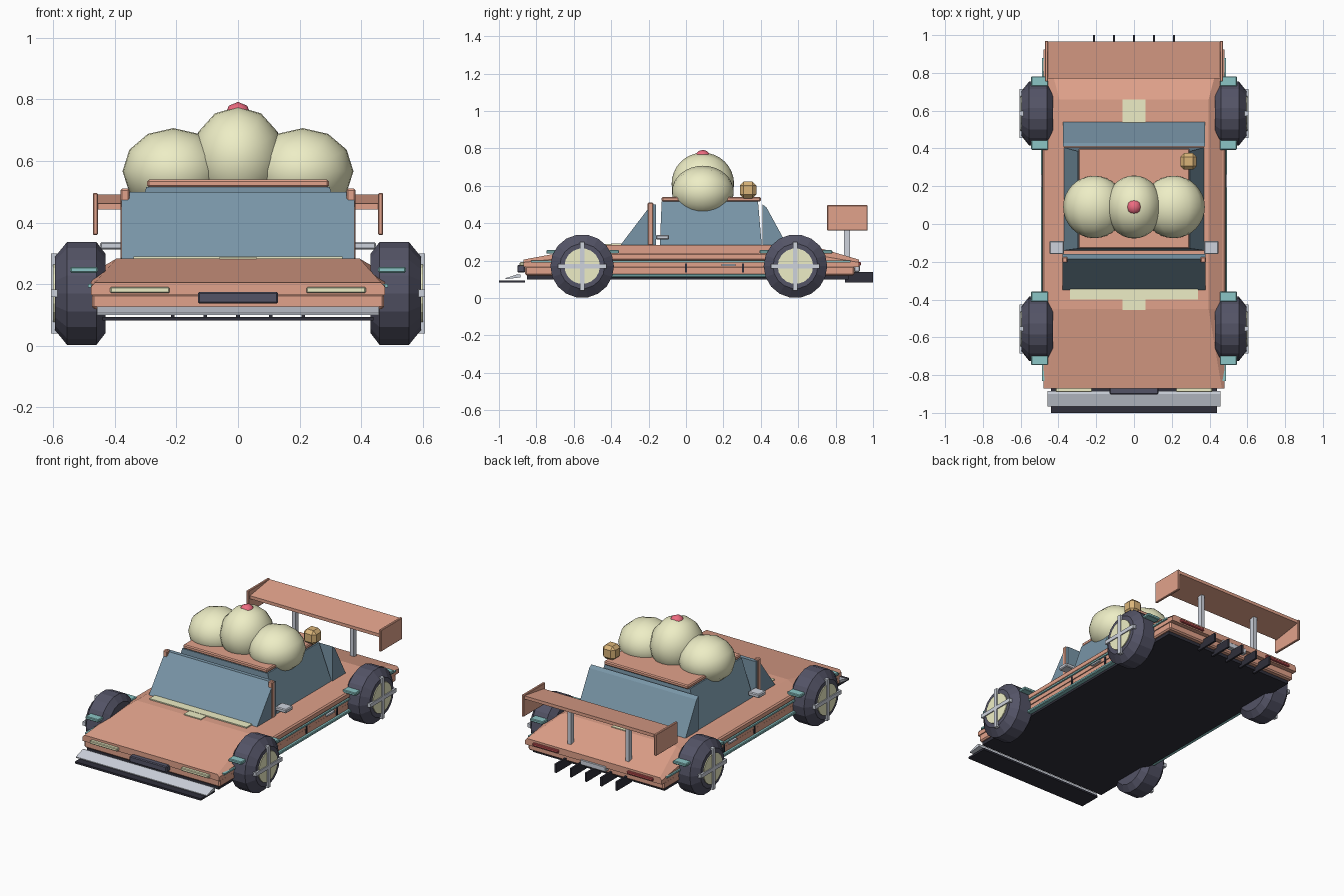
import bpy, bmesh, math
from mathutils import Matrix, Vector

if "Cube" in bpy.data.objects:
    bpy.data.objects.remove(bpy.data.objects["Cube"])


def material(name, rgb):
    m = bpy.data.materials.new(name)
    m.diffuse_color = (*[c ** 2.2 for c in rgb], 1)
    m.use_nodes = True
    m.node_tree.nodes["Principled BSDF"].inputs["Base Color"].default_value = m.diffuse_color
    return m


PAINT = material("paint", (.88, .63, .54))
GLASS = material("glass", (.47, .58, .65))
CREAM = material("cream", (.93, .93, .77))
TEAL = material("teal", (.54, .77, .77))
RUBBER = material("rubber", (.33, .33, .40))
DARK = material("dark", (.20, .20, .24))
SILVER = material("silver", (.80, .82, .86))
RED = material("red", (.75, .32, .33))
PINK = material("pink", (.93, .42, .50))
GOLD = material("gold", (.85, .70, .47))


def finish(name, bm, mat, bevel=0):
    if bevel:
        bmesh.ops.bevel(bm, geom=bm.edges[:], offset=bevel, segments=1, affect='EDGES')
    bmesh.ops.recalc_face_normals(bm, faces=bm.faces[:])
    me = bpy.data.meshes.new(name)
    bm.to_mesh(me)
    bm.free()
    me.materials.append(mat)
    ob = bpy.data.objects.new(name, me)
    bpy.context.collection.objects.link(ob)
    return ob


def box(name, x, y, z, mat, bevel=0):
    """Box from (min, max) pairs."""
    bm = bmesh.new()
    bmesh.ops.create_cube(bm, size=1)
    for v in bm.verts:
        v.co = [lo + (c + .5) * (hi - lo) for c, (lo, hi) in zip(v.co, (x, y, z))]
    return finish(name, bm, mat, bevel)


def side_box(name, x, y, z, mat, bevel=0):
    """Box on both sides of the car."""
    for s, label in ((1, "right"), (-1, "left")):
        box(f"{label}_{name}", sorted((s * x[0], s * x[1])), y, z, mat, bevel)


def loft(name, sections, mat, bevel=0):
    """Skin a list of equal-length closed rings of points."""
    bm = bmesh.new()
    rings = [[bm.verts.new(p) for p in ring] for ring in sections]
    n = len(rings[0])
    for a, b in zip(rings, rings[1:]):
        for i in range(n):
            bm.faces.new((a[i], a[(i + 1) % n], b[(i + 1) % n], b[i]))
    bm.faces.new(rings[0])
    bm.faces.new(rings[-1])
    return finish(name, bm, mat, bevel)


def extrude_x(name, profile, half, mat, bevel=0):
    """Side profile (y, z) stretched across the car."""
    return loft(name, [[(x, y, z) for y, z in profile] for x in (-half, half)], mat, bevel)


def lathe_x(name, profile, y, z, side, mat, n=18):
    """Profile (x, radius) turned about an axle."""
    return loft(name, [[(side * x, y + r * math.cos(2 * math.pi * i / n),
                         z + r * math.sin(2 * math.pi * i / n)) for i in range(n)]
                       for x, r in profile], mat)


def ball(name, centre, radii, mat, seg, rings):
    bm = bmesh.new()
    bmesh.ops.create_uvsphere(bm, u_segments=seg, v_segments=rings, radius=1)
    bm.transform(Matrix.Translation(centre) @ Matrix.Diagonal((*radii, 1))
                 @ Matrix.Rotation(math.pi / 2, 4, 'X'))
    ob = finish(name, bm, mat)
    for p in ob.data.polygons:
        p.use_smooth = True


# Body: wedge shell with chamfered shoulders, over a lower hull and floor
shell = []
for y, top_w, top_z, mid_w, mid_z in ((-.87, .465, .205, .478, .19), (-.45, .395, .283, .478, .235),
                                      (.66, .395, .283, .478, .235), (.925, .465, .205, .478, .19)):
    shell.append([(-mid_w, y, .165), (mid_w, y, .165), (mid_w, y, mid_z),
                  (top_w, y, top_z), (-top_w, y, top_z), (-mid_w, y, mid_z)])
loft("body_shell", shell, PAINT)
box("lower_hull", (-.475, .475), (-.86, .9), (.12, .17), PAINT, .008)
box("floor_pan", (-.46, .46), (-.85, .87), (.1, .125), DARK)
side_box("shoulder_rail", (.40, .485), (-.42, .45), (.20, .24), PAINT, .008)
side_box("sill_strip", (.46, .492), (-.40, .43), (.11, .128), TEAL, .004)
side_box("waist_strip", (.46, .488), (-.83, .88), (.19, .2), TEAL)
for i, y in enumerate((0, .305)):
    side_box(f"door_seam_{i}", (.47, .482), (y - .005, y + .005), (.135, .185), DARK)
side_box("door_handle", (.47, .492), (.19, .265), (.172, .182), SILVER)

# Cream trim on the deck
box("cowl_trim", (-.34, .34), (-.40, -.34), (.275, .29), CREAM)
box("front_stripe", (-.06, .06), (-.455, -.40), (.275, .288), CREAM)
box("rear_stripe", (-.06, .06), (.53, .66), (.275, .288), CREAM)

# Cabin
extrude_x("windscreen", [(-.35, .283), (-.33, .283), (-.16, .283), (-.16, .50), (-.185, .50)], .378, GLASS)
extrude_x("rear_window", [(.41, .283), (.54, .283), (.43, .485), (.41, .50)], .375, GLASS)
loft("side_windows", [[(-w, y0, z), (w, y0, z), (w, y1, z), (-w, y1, z)]
                      for w, y0, y1, z in ((.37, -.14, .405, .283), (.298, -.13, .385, .515))], GLASS)
box("roof", (-.295, .295), (-.13, .40), (.515, .54), PAINT, .006)
side_box("pillar", (.352, .382), (-.205, -.175), (.28, .51), PAINT, .005)
side_box("mirror", (.37, .448), (-.16, -.09), (.312, .337), SILVER, .005)

# Ice cream scoops, cherry and sugar lump
ball("middle_scoop", (0, .09, .61), (.15, .167, .167), CREAM, 12, 16)
for s, label in ((1, "right"), (-1, "left")):
    ball(f"{label}_scoop", (s * .21, .09, .567), (.165, .165, .14), CREAM, 12, 16)
ball("cherry", (0, .09, .75), (.042, .042, .042), PINK, 8, 6)
box("sugar_lump", (.245, .332), (.288, .376), (.533, .622), GOLD, .02)

# Wheels with hub discs, cross spokes and fender tabs
for end, y in (("front", -.555), ("rear", .585)):
    for s, label in ((1, "right"), (-1, "left")):
        lathe_x(f"{end}_{label}_tyre", [(.43, .13), (.46, .17), (.555, .17), (.595, .12)], y, .17, s, RUBBER)
        lathe_x(f"{end}_{label}_hub", [(.55, .095), (.601, .095)], y, .17, s, CREAM)
    side_box(f"{end}_spoke_level", (.575, .607), (y - .13, y + .13), (.158, .182), SILVER)
    side_box(f"{end}_spoke_upright", (.575, .607), (y - .012, y + .012), (.04, .30), SILVER)
    for tab, c in (("fore", y - .165), ("aft", y + .17)):
        side_box(f"{end}_{tab}_fender_tab", (.455, .545), (c - .027, c + .027), (.237, .256), TEAL, .004)

# Nose
extrude_x("front_bumper", [(-.965, .10), (-.885, .11), (-.885, .125), (-.90, .127), (-.965, .106)], .458, SILVER)
box("front_splitter", (-.44, .44), (-1, -.86), (.082, .094), DARK)
box("front_grille", (-.13, .13), (-.902, -.86), (.137, .175), RUBBER, .005)
side_box("headlight", (.222, .415), (-.89, -.86), (.171, .191), CREAM, .004)

# Tail
side_box("tail_light", (.24, .42), (.91, .936), (.173, .192), RED, .004)
box("rear_plate", (-.09, .09), (.90, .93), (.14, .175), SILVER, .004)
for i in range(5):
    x = (i - 2) * .106
    box(f"diffuser_fin_{i}", (x - .006, x + .006), (.85, 1), (.084, .14), DARK)

# Rear wing
extrude_x("wing_blade", [(.77, .442), (.77, .462), (.965, .492), (.965, .472)], .46, PAINT)
side_box("wing_endplate", (.455, .471), (.755, .97), (.36, .496), PAINT, .003)
side_box("wing_post", (.19, .215), (.845, .877), (.22, .46), SILVER)
